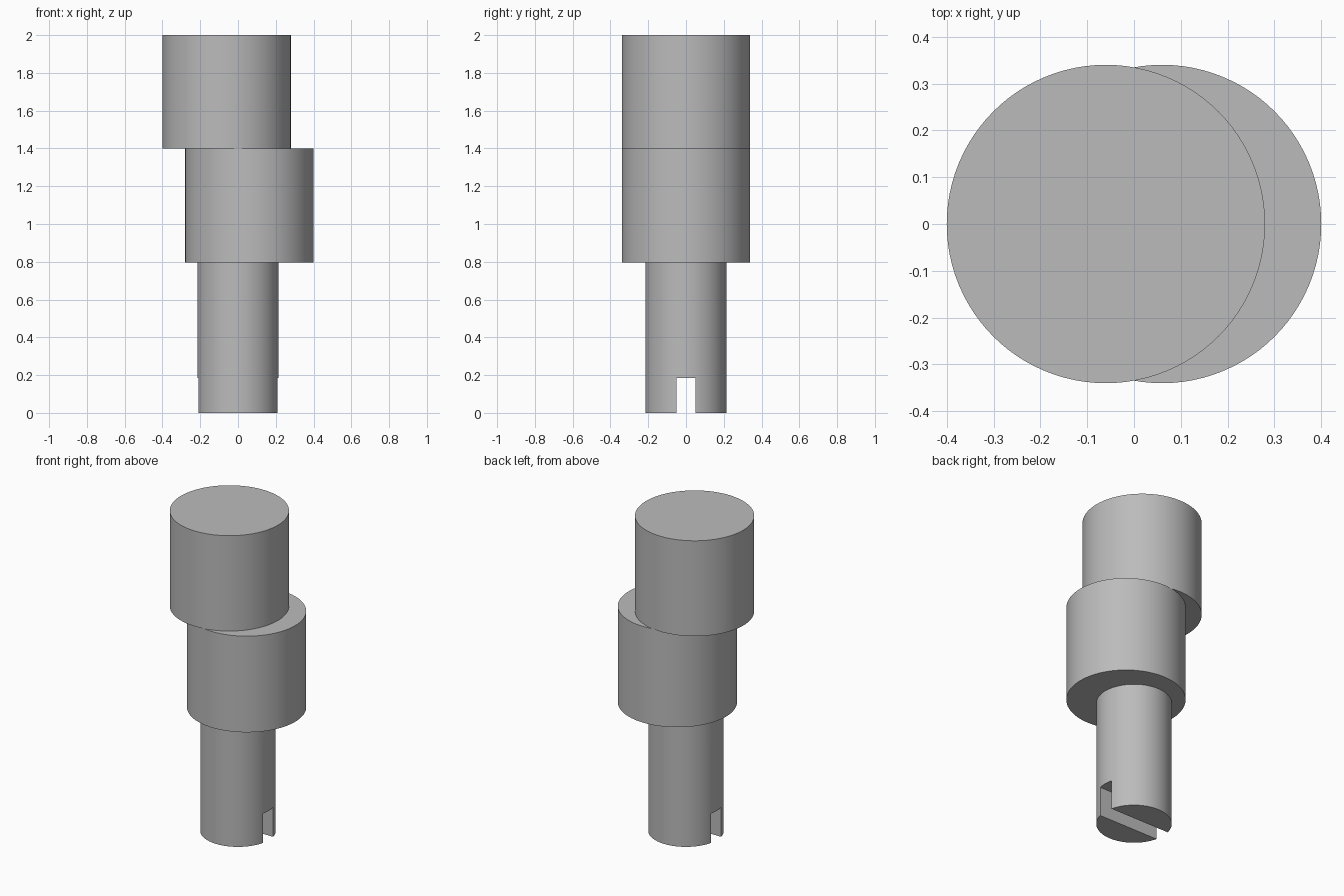
import bpy
from math import radians

cube = bpy.data.objects.get("Cube")
if cube:
    bpy.data.objects.remove(cube, do_unlink=True)

# Plain machined metal
metal = bpy.data.materials.new("grey_metal")
metal.use_nodes = True
colour = (0.5, 0.5, 0.5, 1)
metal.diffuse_color = colour
metal.node_tree.nodes["Principled BSDF"].inputs["Base Color"].default_value = colour


def cylinder(name, radius, x, bottom, top):
    bpy.ops.mesh.primitive_cylinder_add(
        vertices=96, radius=radius, depth=top - bottom,
        location=(x, 0, (bottom + top) / 2))
    obj = bpy.context.object
    obj.name = name
    obj.data.materials.append(metal)
    return obj


# Slotted drive shaft with two opposed eccentric lobes
shaft = cylinder("shaft", 0.215, 0, 0, 0.795)
lower = cylinder("lower_eccentric", 0.34, 0.06, 0.795, 1.4)
upper = cylinder("upper_eccentric", 0.34, -0.06, 1.4, 2)

# Slot through the foot of the shaft
bpy.ops.mesh.primitive_cube_add(size=1, location=(0, 0, 0.0425))
cutter = bpy.context.object
cutter.name = "slot_cutter"
cutter.dimensions = (1, 0.1, 0.285)
bpy.ops.object.transform_apply(location=False, rotation=False, scale=True)
cutter.data.materials.append(metal)
slot = shaft.modifiers.new("slot", "BOOLEAN")
slot.operation = "DIFFERENCE"
slot.solver = "EXACT"
slot.object = cutter
bpy.ops.object.select_all(action="DESELECT")
shaft.select_set(True)
bpy.context.view_layer.objects.active = shaft
bpy.ops.object.modifier_apply(modifier=slot.name)
bpy.data.objects.remove(cutter, do_unlink=True)

# Smooth round walls, crisp rims
for obj in (shaft, lower, upper):
    obj.select_set(True)
bpy.ops.object.shade_smooth_by_angle(angle=radians(30))
